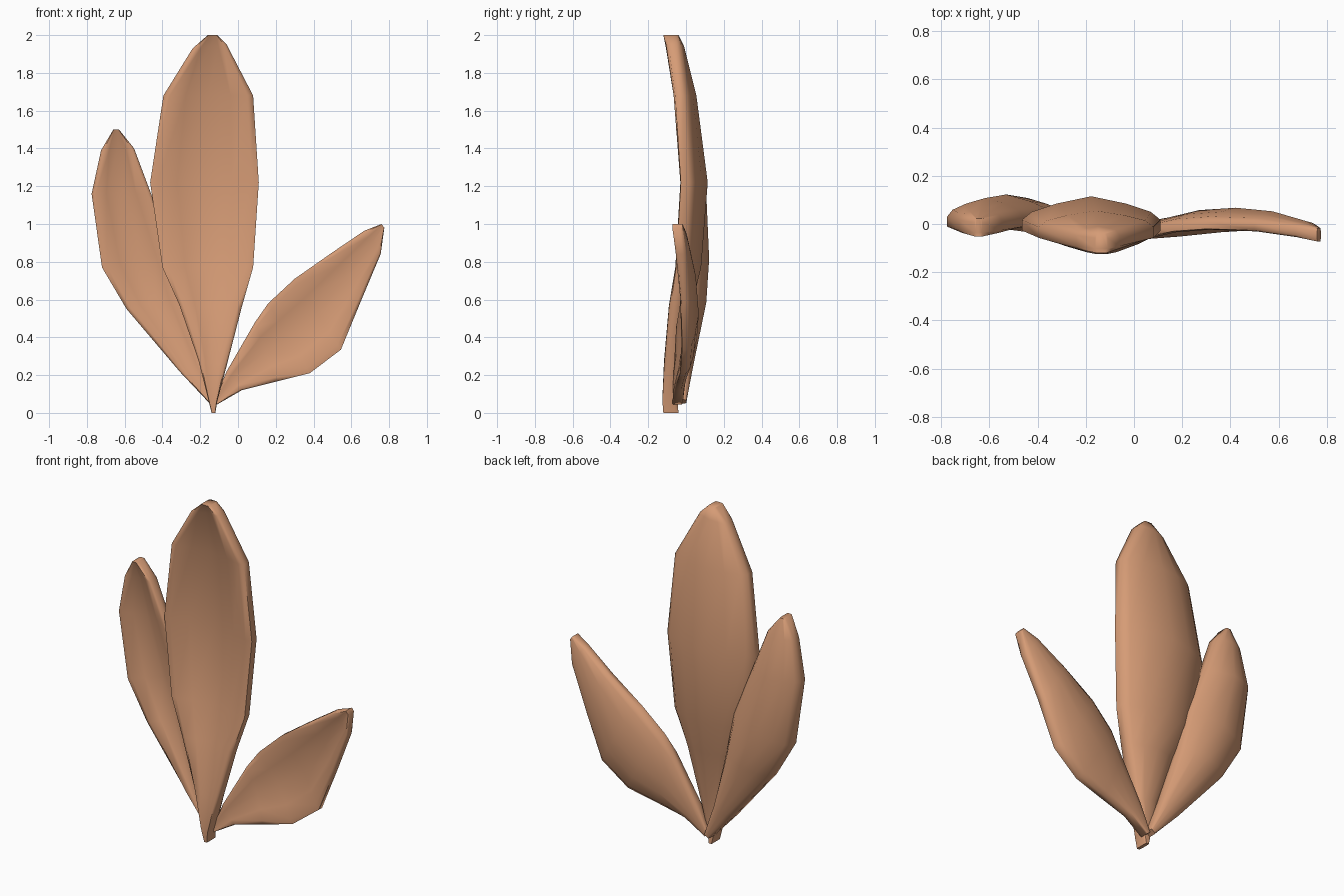
import bpy
import bmesh
from mathutils import Vector

cube = bpy.data.objects.get("Cube")
if cube:
    bpy.data.objects.remove(cube, do_unlink=True)


def make_material(name, colour):
    mat = bpy.data.materials.new(name)
    mat.use_nodes = True
    mat.diffuse_color = colour
    mat.node_tree.nodes["Principled BSDF"].inputs["Base Color"].default_value = colour
    return mat


clay = make_material("warm clay", (0.67, 0.33, 0.18, 1))


def cross_section(left, right, edge_y, depth, thick):
    """Closed ring across a cupped leaf, with a rounded rim on both sides."""
    front = [(0.07, -0.5), (0.25, -0.5), (0.5, -0.5), (0.75, -0.5), (0.93, -0.5)]
    rim = [(1, -0.28), (1, 0.28)]
    half = front + rim
    ring = half + [(1 - t, -side) for t, side in half]
    points = []
    for t, side in ring:
        p = left.lerp(right, t)
        cup = depth * (1 - abs(2 * t - 1) ** 1.4)
        points.append((p.x, edge_y + cup + side * thick, p.y))
    return points


def make_leaf(name, thick, rows):
    """Skin a leaf through rows of: left x, z, right x, z, edge y, cup depth."""
    bm = bmesh.new()
    rings = []
    for lx, lz, rx, rz, edge_y, depth in rows:
        ring = cross_section(Vector((lx, lz)), Vector((rx, rz)), edge_y, depth, thick)
        rings.append([bm.verts.new(p) for p in ring])
    count = len(rings[0])
    for low, high in zip(rings, rings[1:]):
        for i in range(count):
            j = (i + 1) % count
            bm.faces.new((low[i], low[j], high[j], high[i]))
    # Close the base and the tip
    bm.faces.new(rings[0])
    bm.faces.new(rings[-1])
    bmesh.ops.recalc_face_normals(bm, faces=bm.faces)
    mesh = bpy.data.meshes.new(name)
    bm.to_mesh(mesh)
    bm.free()
    mesh.materials.append(clay)
    leaf = bpy.data.objects.new(name, mesh)
    bpy.context.collection.objects.link(leaf)
    # Smooth blades, crisp cut ends
    bpy.ops.object.select_all(action="DESELECT")
    leaf.select_set(True)
    bpy.context.view_layer.objects.active = leaf
    bpy.ops.object.shade_smooth_by_angle(angle=1.2)
    return leaf


# Tall upright leaf in the middle
make_leaf("centre_leaf", 0.08, [
    (-0.14, 0, -0.12, 0, -0.08, 0),
    (-0.16, 0.08, -0.11, 0.06, -0.085, 0),
    (-0.21, 0.28, -0.06, 0.25, -0.08, 0.02),
    (-0.31, 0.57, 0.02, 0.56, -0.06, 0.05),
    (-0.4, 0.77, 0.08, 0.77, -0.03, 0.07),
    (-0.465, 1.22, 0.11, 1.22, -0.005, 0.08),
    (-0.395, 1.68, 0.08, 1.68, -0.035, 0.05),
    (-0.24, 1.93, -0.06, 1.95, -0.07, 0.02),
    (-0.16, 2, -0.11, 2, -0.08, 0),
])

# Medium leaf leaning to the model's right
make_leaf("right_leaf", 0.075, [
    (-0.15, 0.05, -0.12, 0.07, -0.035, 0),
    (-0.31, 0.22, -0.19, 0.27, -0.02, 0.02),
    (-0.59, 0.55, -0.29, 0.62, 0.01, 0.06),
    (-0.72, 0.77, -0.34, 0.86, 0.015, 0.07),
    (-0.775, 1.16, -0.46, 1.16, 0.01, 0.06),
    (-0.725, 1.39, -0.55, 1.4, -0.005, 0.03),
    (-0.66, 1.5, -0.63, 1.5, -0.015, 0),
])

# Short leaf spreading low to the model's left
make_leaf("left_leaf", 0.055, [
    (-0.13, 0.06, -0.11, 0.045, -0.045, 0),
    (-0.06, 0.22, 0.02, 0.12, -0.04, 0.01),
    (0.09, 0.48, 0.2, 0.165, -0.03, 0.03),
    (0.16, 0.58, 0.38, 0.21, -0.015, 0.045),
    (0.3, 0.71, 0.545, 0.335, -0.005, 0.045),
    (0.5, 0.85, 0.65, 0.59, -0.01, 0.035),
    (0.67, 0.965, 0.755, 0.84, -0.03, 0.015),
    (0.76, 1, 0.775, 0.98, -0.045, 0),
])
